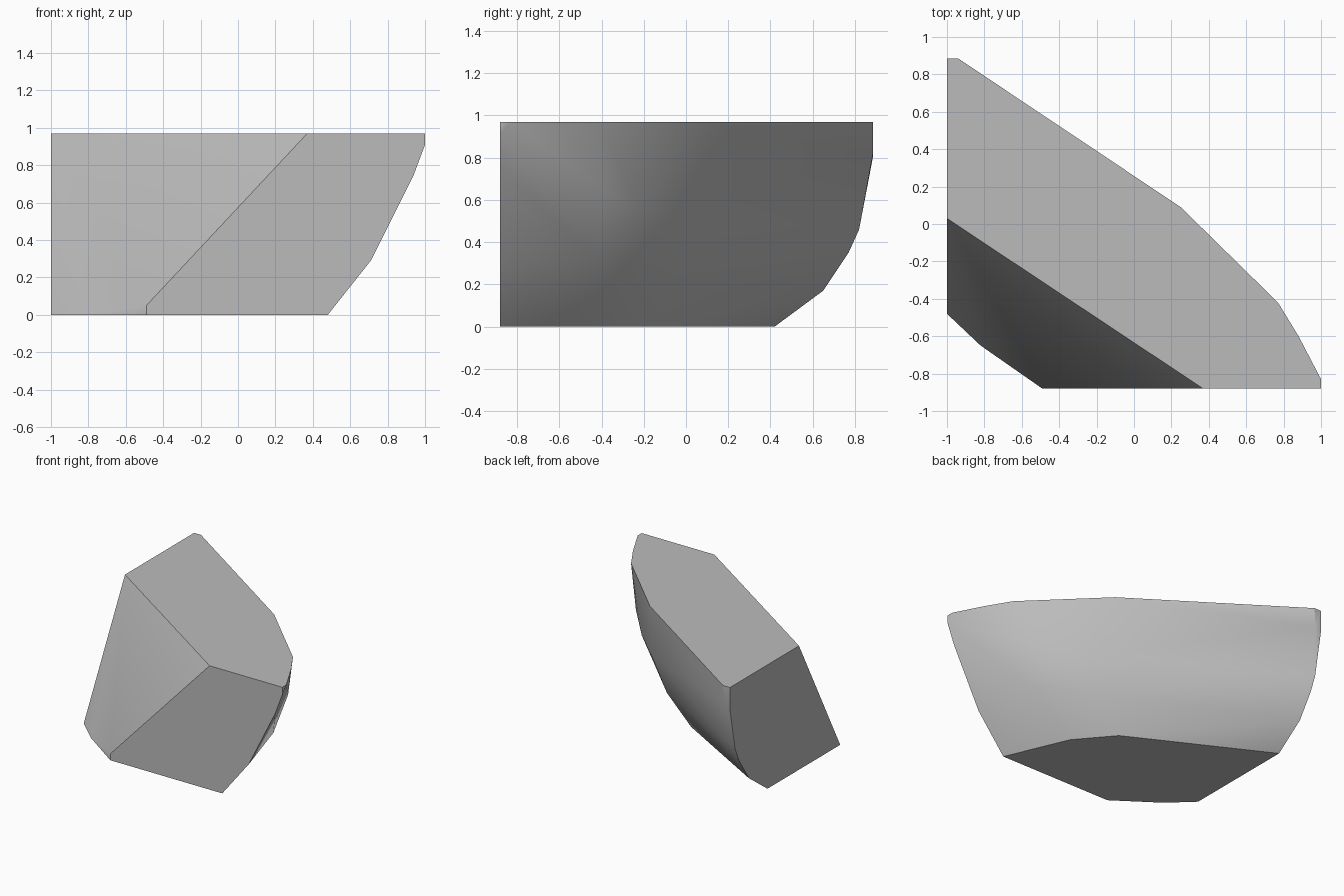
import bpy
import bmesh
import math

cube = bpy.data.objects.get("Cube")
if cube:
    bpy.data.objects.remove(cube, do_unlink=True)

HEIGHT = 0.97
FRONT = -0.88
SIDE = -1.0

# Outlines of the flat top and the flat base
top = [(SIDE, 0.03), (SIDE, 0.885), (-0.94, 0.885), (0.25, 0.09), (0.77, -0.42),
       (0.88, -0.6), (1, -0.83), (1, FRONT), (0.37, FRONT)]
base = [(0.48, FRONT), (0.27, -0.39), (0.04, -0.12), (SIDE, 0.42),
        (SIDE, -0.48), (-0.82, -0.65), (-0.49, FRONT)]

# Rounded profiles where the curved back meets the two flat cuts
side_profile = [(0.65, 0.17), (0.77, 0.35), (0.82, 0.46), (0.885, 0.8)]
front_profile = [(0.71, 0.29), (0.94, 0.75), (1, 0.91), (-0.49, 0.05)]

# Swellings of the curved back, and the end of its small chamfer
bulges = [(0.32, -0.03, 0.52), (0.7, -0.38, 0.64), (0.53, -0.21, 0.55),
          (0.6, -0.42, 0.33), (0.2, -0.05, 0.25), (-0.95, 0.885, 0.82)]

points = [(x, y, HEIGHT) for x, y in top]
points += [(x, y, 0) for x, y in base]
points += [(SIDE, y, z) for y, z in side_profile]
points += [(x, FRONT, z) for x, z in front_profile]
points += bulges

# Chunk of stone: the convex solid around the outlines
bm = bmesh.new()
for p in points:
    bm.verts.new(p)
hull = bmesh.ops.convex_hull(bm, input=bm.verts[:])
loose = [v for v in bm.verts if not v.link_faces]
bmesh.ops.delete(bm, geom=loose, context='VERTS')
bmesh.ops.dissolve_limit(bm, angle_limit=math.radians(0.5),
                         verts=bm.verts[:], edges=bm.edges[:])
bmesh.ops.recalc_face_normals(bm, faces=bm.faces[:])
mesh = bpy.data.meshes.new("stone_chunk")
bm.to_mesh(mesh)
bm.free()

stone = bpy.data.objects.new("stone_chunk", mesh)
bpy.context.collection.objects.link(stone)

# Stone colour
grey = bpy.data.materials.new("stone_grey")
grey.use_nodes = True
colour = (0.5, 0.5, 0.5, 1)
grey.diffuse_color = colour
grey.node_tree.nodes["Principled BSDF"].inputs["Base Color"].default_value = colour
mesh.materials.append(grey)

# Smooth back with crisp cut edges
bpy.ops.object.select_all(action='DESELECT')
stone.select_set(True)
bpy.context.view_layer.objects.active = stone
bpy.ops.object.shade_smooth_by_angle(angle=math.radians(30))
